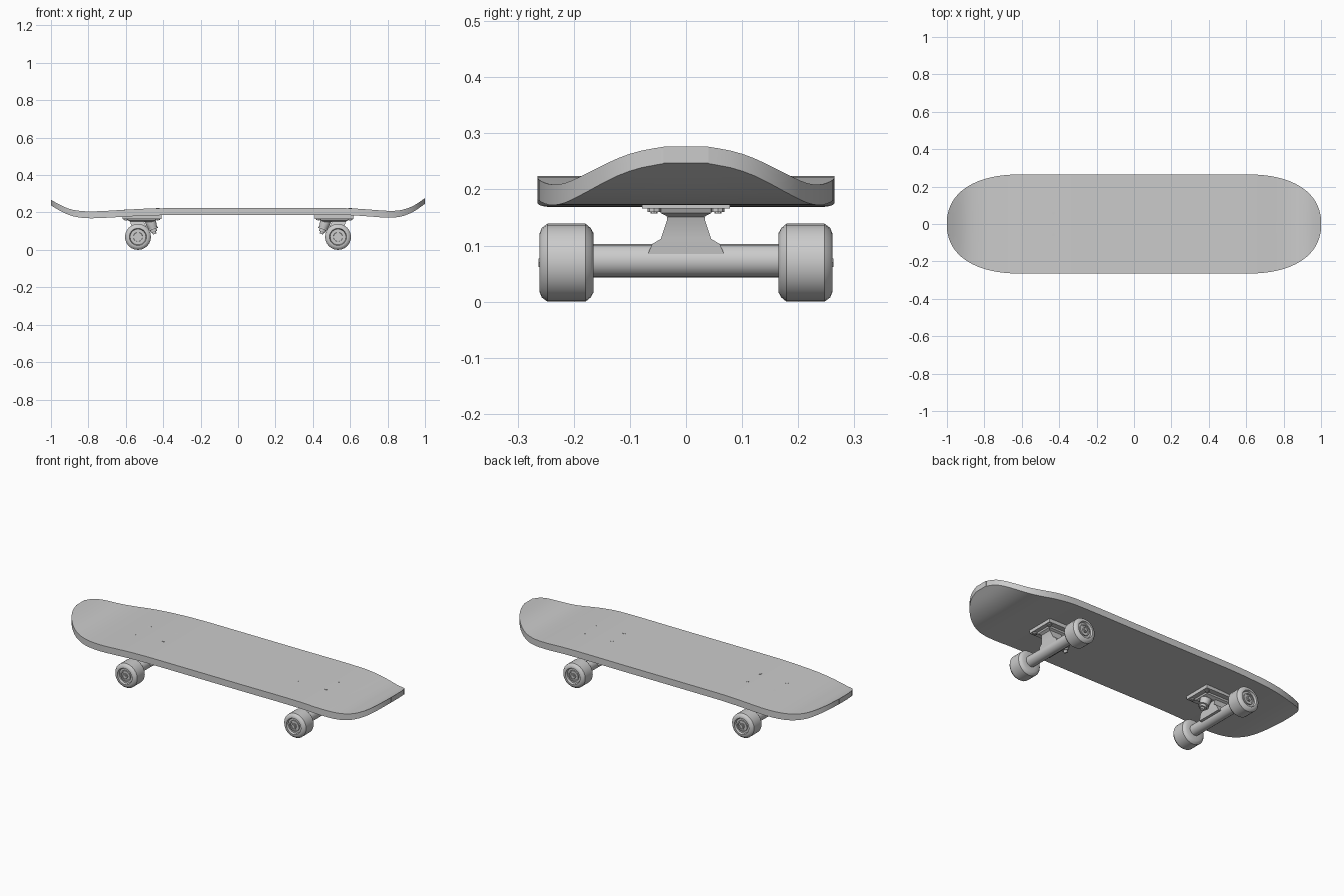
import bpy, bmesh, math
from mathutils import Vector, Matrix

if "Cube" in bpy.data.objects:
    bpy.data.objects.remove(bpy.data.objects["Cube"])


def finish(name, bm, angle=35):
    bmesh.ops.recalc_face_normals(bm, faces=bm.faces[:])
    me = bpy.data.meshes.new(name)
    bm.to_mesh(me)
    bm.free()
    ob = bpy.data.objects.new(name, me)
    bpy.context.collection.objects.link(ob)
    bpy.ops.object.select_all(action='DESELECT')
    ob.select_set(True)
    bpy.context.view_layer.objects.active = ob
    bpy.ops.object.shade_smooth_by_angle(angle=math.radians(angle))
    return ob


def loft(name, rings, caps=True, angle=35, closed=False):
    bm = bmesh.new()
    vs = [[bm.verts.new(p) for p in r] for r in rings]
    n = len(vs[0])
    pairs = list(zip(vs, vs[1:])) + ([(vs[-1], vs[0])] if closed else [])
    for a, b in pairs:
        for i in range(n):
            j = (i + 1) % n
            bm.faces.new((a[i], a[j], b[j], b[i]))
    if caps and not closed:
        bm.faces.new(vs[0])
        bm.faces.new(vs[-1])
    return finish(name, bm, angle)


def lathe(name, profile, origin, axis, sides=24, closed=False):
    # profile: (distance along axis, radius)
    q = Vector((0, 0, 1)).rotation_difference(Vector(axis).normalized())
    rings = [[Vector(origin) + q @ Vector((r * math.cos(2 * math.pi * i / sides),
              r * math.sin(2 * math.pi * i / sides), h)) for i in range(sides)]
             for h, r in profile]
    return loft(name, rings, closed=closed)


def stack(name, levels):
    # rectangular sections: (z, x0, x1, half width y)
    return loft(name, [[(a, -w, z), (b, -w, z), (b, w, z), (a, w, z)]
                       for z, a, b, w in levels], angle=25)


# Deck: side profile with kicked ends and rounded plan outline
TOP = [(-1, .268), (-.95, .240), (-.9, .219), (-.85, .209), (-.79, .206), (-.7, .209),
       (-.6, .215), (-.45, .222), (-.2, .223), (.2, .223), (.58, .223), (.7, .216),
       (.8, .209), (.86, .211), (.91, .224), (.95, .243), (1, .277)]


def deck_z(x):
    i = max(k for k in range(len(TOP) - 1) if TOP[k][0] <= x or k == 0)
    (x0, z0), (x1, z1) = TOP[i], TOP[i + 1]

    def slope(k):
        a, b = TOP[max(k - 1, 0)], TOP[min(k + 1, len(TOP) - 1)]
        return (b[1] - a[1]) / (b[0] - a[0])
    h = x1 - x0
    t = (x - x0) / h
    return ((2*t**3 - 3*t**2 + 1) * z0 + (t**3 - 2*t**2 + t) * h * slope(i)
            + (3*t**2 - 2*t**3) * z1 + (t**3 - t**2) * h * slope(i + 1))


def half_width(x):
    t = min(max((abs(x) - .6) / .4, 0), 1)
    return max(.265 * (1 - t ** 2.3) ** (1 / 2.3), .04)


end = [.6 + .4 * math.sin(math.pi / 2 * i / 20) for i in range(21)]
xs = [-x for x in reversed(end)] + [-.6 + .1 * i for i in range(1, 12)] + end
rings = []
for x in xs:
    z, w = deck_z(x), half_width(x)
    thick = .037 - .007 * max(0, (abs(x) - .8) / .2)
    rings.append([(x, -w, z), (x, 0, z), (x, w, z),
                  (x, w, z - thick), (x, 0, z - thick), (x, -w, z - thick)])
loft("deck", rings)

for s, end_name in ((-1, "rear"), (1, "front")):
    def X(a, b):
        return (s * a, s * b)

    # Truck base plate and its raised block
    stack(end_name + "_base_plate", [(.166, *X(.41, .617), .078), (.189, *X(.41, .617), .078)])
    stack(end_name + "_base_block", [(.150, *X(.46, .575), .030), (.158, *X(.44, .59), .045),
                                     (.168, *X(.435, .595), .05)])

    # Hanger: axle tube with a tapering body
    lathe(end_name + "_hanger_tube", [(-.17, .030), (.17, .030)], (s * .535, 0, .073), (0, 1, 0), 16)
    stack(end_name + "_hanger_body", [(.070, *X(.49, .56), .075), (.103, *X(.485, .565), .060),
                                      (.112, *X(.485, .565), .045), (.145, *X(.50, .575), .034),
                                      (.165, *X(.51, .58), .032)])

    # Tilted kingpin with bushings and nut
    lathe(end_name + "_kingpin", [(0, .010), (.012, .010), (.012, .018), (.026, .018),
                                  (.026, .027), (.034, .027), (.034, .024), (.058, .028),
                                  (.075, .028), (.098, .024)],
          (s * .445, 0, .085), (s * .35, 0, 1), 16)

    # Mounting bolts through the deck, with nuts below
    for bx in (.43, .60):
        for by in (-.057, .057):
            top = deck_z(s * bx)
            lathe(end_name + "_bolt", [(.157, .006), (.160, .006), (.160, .012), (.168, .012),
                                       (.168, .006), (top - .003, .006), (top - .003, .009),
                                       (top + .0008, .009)], (s * bx, by, 0), (0, 0, 1), 8)

    # Wheels with recessed ring, bearing and axle nut
    for side, side_name in ((-1, "right"), (1, "left")):
        c = (s * .535, 0, .0695)
        lathe(end_name + "_" + side_name + "_wheel",
              [(.165, .030), (.165, .053), (.170, .062), (.179, .0695), (.247, .0695),
               (.257, .062), (.261, .052), (.261, .046), (.250, .042), (.250, .028)],
              c, (0, side, 0), 24)
        lathe(end_name + "_" + side_name + "_bearing",
              [(.245, .031), (.257, .031), (.257, .025), (.253, .024), (.253, .014)],
              c, (0, side, 0), 20)
        lathe(end_name + "_" + side_name + "_axle_nut",
              [(.245, .015), (.260, .015), (.260, .009), (.263, .009)], c, (0, side, 0), 6)
